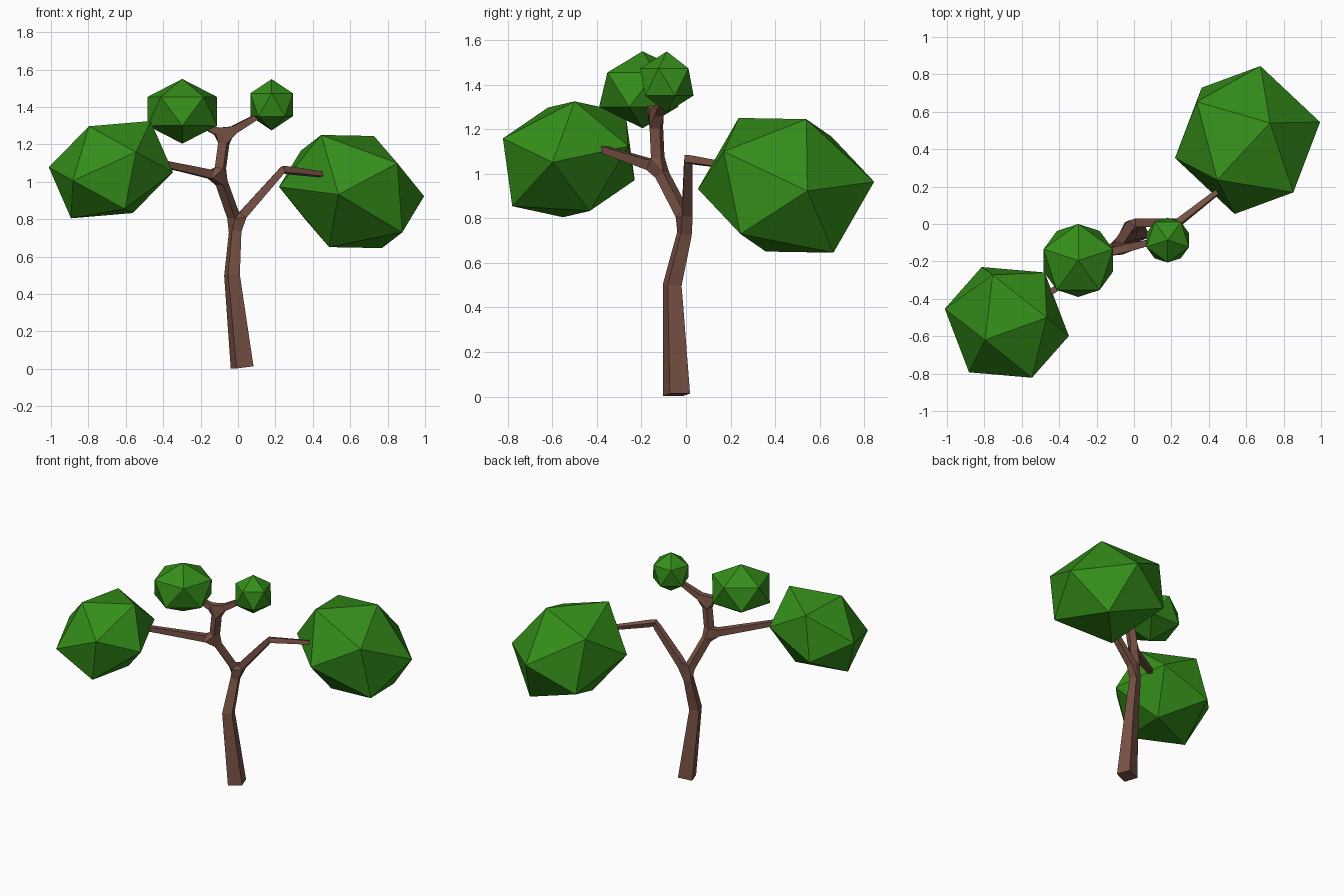
import bpy, bmesh
from mathutils import Vector, Matrix

if "Cube" in bpy.data.objects:
    bpy.data.objects.remove(bpy.data.objects["Cube"])


def material(name, color):
    m = bpy.data.materials.new(name)
    m.diffuse_color = color
    m.use_nodes = True
    m.node_tree.nodes["Principled BSDF"].inputs["Base Color"].default_value = m.diffuse_color
    return m


bark = material("bark", (0.19, 0.085, 0.06, 1))
leaf = material("leaf", (0.035, 0.27, 0.01, 1))

# Trunk and branches: a skeleton of (x, y, z, half-width) joints skinned to square limbs
joints = [
    (0.022, -0.043, 0.008, 0.048),   # 0 base
    (-0.032, -0.062, 0.50, 0.033),   # 1 bend
    (-0.012, 0.005, 0.78, 0.025),    # 2 main fork
    (0.24, 0.01, 1.065, 0.018),      # 3 right elbow
    (0.445, 0.17, 1.04, 0.013),      # 4 right tip
    (-0.10, -0.125, 1.03, 0.024),    # 5 left fork
    (-0.46, -0.375, 1.11, 0.016),    # 6 left tip
    (-0.07, -0.135, 1.25, 0.024),    # 7 upper fork
    (0.12, -0.09, 1.36, 0.014),      # 8 upper right tip
    (-0.20, -0.17, 1.31, 0.014),     # 9 upper left tip
]
limbs = [(0, 1), (1, 2), (2, 3), (3, 4), (2, 5), (5, 6), (5, 7), (7, 8), (7, 9)]
mesh = bpy.data.meshes.new("trunk_and_branches")
mesh.from_pydata([j[:3] for j in joints], limbs, [])
trunk = bpy.data.objects.new("trunk_and_branches", mesh)
bpy.context.collection.objects.link(trunk)
mesh.materials.append(bark)
bpy.context.view_layer.objects.active = trunk
trunk.select_set(True)
trunk.modifiers.new("skin", 'SKIN').branch_smoothing = 0
for i, (joint, skin) in enumerate(zip(joints, mesh.skin_vertices[0].data)):
    skin.radius = (joint[3], joint[3])
    skin.use_root = i == 0
bpy.ops.object.modifier_apply(modifier="skin")


# Leaf clump: icosahedron squashed along its pole, aimed by its pole and one neighbouring corner
def clump(name, centre, pole, corner):
    z, corner = Vector(pole), Vector(corner)
    x = (corner - z * 0.4472) / 0.8944
    y = z.cross(x).normalized() * x.length
    m = Matrix((x, y, z)).transposed().to_4x4()
    me = bpy.data.meshes.new(name)
    bm = bmesh.new()
    bmesh.ops.create_icosphere(bm, subdivisions=1, radius=1,
                               matrix=Matrix.Translation(centre) @ m)
    bm.to_mesh(me)
    bm.free()
    me.materials.append(leaf)
    bpy.context.collection.objects.link(bpy.data.objects.new(name, me))


clump("leaves_right", (0.607, 0.449, 0.948), (0.12, 0.091, 0.297), (0.388, 0.096, -0.025))
clump("leaves_left", (-0.68, -0.526, 1.065), (-0.117, -0.094, 0.232), (0.213, 0.026, 0.26))
clump("leaves_top_left", (-0.298, -0.195, 1.377), (0, 0, 0.173), (0, 0.195, 0.077))
clump("leaves_top_right", (0.18, -0.086, 1.412), (0, 0, 0.137), (0, -0.12, 0.061))
